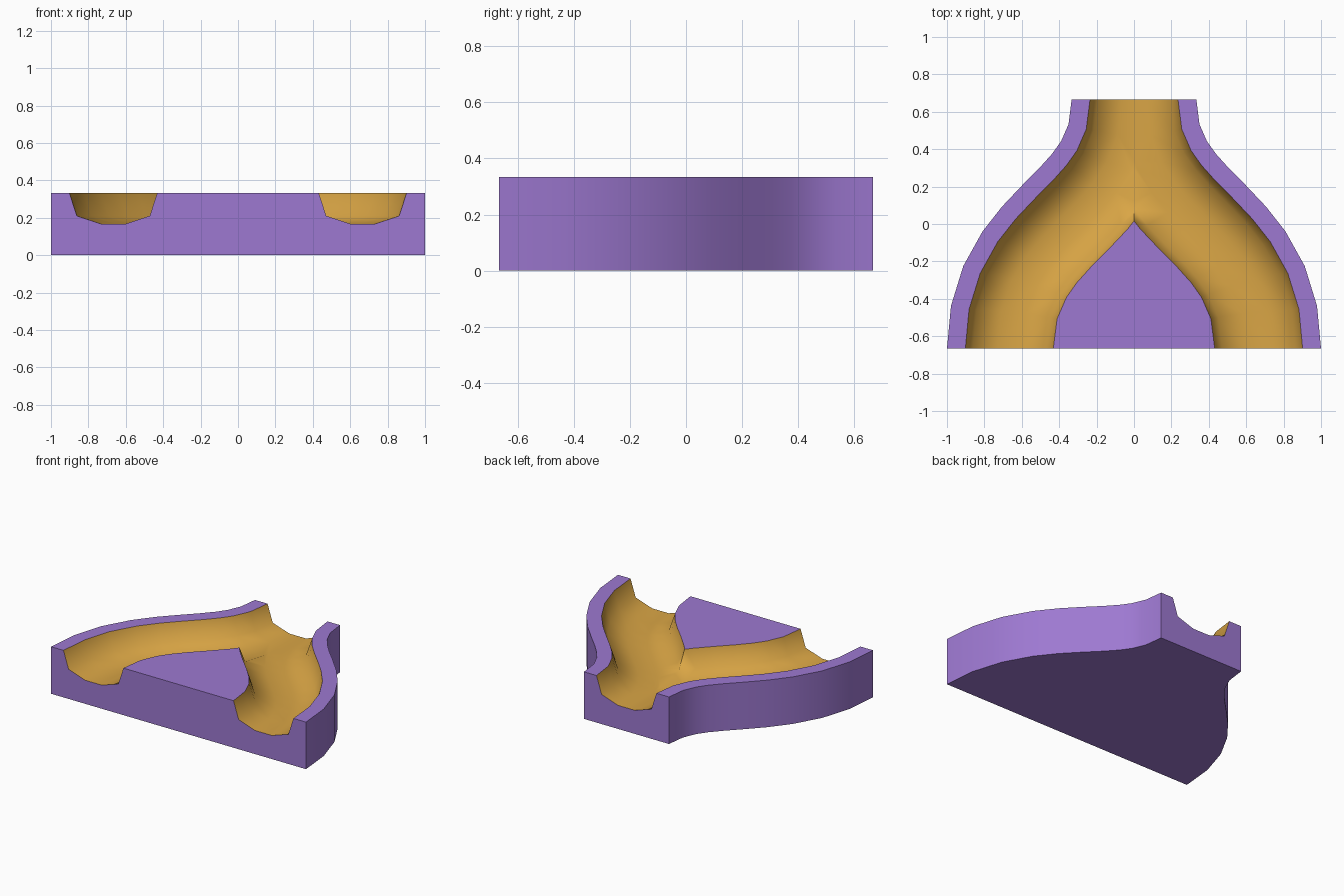
import bpy, bmesh, math
from mathutils import Vector, Matrix

if "Cube" in bpy.data.objects:
    bpy.data.objects.remove(bpy.data.objects["Cube"])

E = 2 / 3          # half depth, and sideways shift of each branch
TOP = 1 / 3        # height of the block


def material(name, col):
    m = bpy.data.materials.new(name)
    m.diffuse_color = (*col, 1)
    m.use_nodes = True
    m.node_tree.nodes["Principled BSDF"].inputs["Base Color"].default_value = m.diffuse_color
    return m


# stations along the S path, on the outer side; the inner side runs mirrored
STEPS = [0, .127, .25, .34, .43, .53, .625, .715, .815, .91, 1]
# cross-section: (sideways offset, height) from inner lip to outer foot
SECTION = [(-.235, TOP), (-.195, .21), (-.065, .167), (.065, .167),
           (.195, .21), (.235, TOP), (1 / 3, TOP), (1 / 3, 0)]


def path_point(t, off, z):
    """Point beside the S curve, at a sideways offset."""
    x = E * (3 * t * t * (1 - t) + t ** 3)
    y = E * ((1 - t) ** 3 - t ** 3)
    n = Vector((3 * ((1 - t) ** 2 + t * t), 6 * t * (1 - t))).normalized() * off
    return (x + n.x, y + n.y, z)


bm = bmesh.new()

# right branch: channel, rim and outer wall in one sweep
rows = []
for i, a in enumerate(STEPS):
    b = 1 - STEPS[-1 - i]
    row = []
    for off, z in SECTION:
        k = min(1, max(0, (off + .235) / .47))
        row.append(bm.verts.new(path_point(b + (a - b) * k, off, z)))
    rows.append(row)
for r, s in zip(rows, rows[1:]):
    for j in range(len(SECTION) - 1):
        f = bm.faces.new((r[j], r[j + 1], s[j + 1], s[j]))
        f.material_index = 1 if j < 5 else 0

# trim at the centre plane and mirror to the left branch
bmesh.ops.bisect_plane(bm, geom=bm.verts[:] + bm.edges[:] + bm.faces[:], dist=1e-5,
                       plane_co=(0, 0, 0), plane_no=(1, 0, 0), clear_inner=True)
bmesh.ops.mirror(bm, geom=bm.verts[:] + bm.edges[:] + bm.faces[:],
                 matrix=Matrix.Identity(4), merge_dist=1e-4, axis='X')
bmesh.ops.remove_doubles(bm, verts=bm.verts[:], dist=1e-4)

# flat wedge between the branches, end faces and underside
by_x = lambda v: v.co.x
wedge = sorted([v for v in bm.verts if v.co.z > TOP - 1e-4 and v.is_boundary
                and all(f.material_index == 1 for f in v.link_faces)
                and abs(v.co.x) < .45], key=by_x)
caps = [wedge]
for y in (-E, E):
    end = [v for v in bm.verts if abs(v.co.y - y) < 1e-4]
    caps.append(sorted([v for v in end if v.co.z > .01], key=by_x)
                + sorted([v for v in end if v.co.z < .01], key=by_x, reverse=True))
foot = [v for v in bm.verts if v.co.z < .01]
caps.append(sorted([v for v in foot if v.co.x > 0], key=lambda v: v.co.y)
            + sorted([v for v in foot if v.co.x < 0], key=lambda v: -v.co.y))
for loop in caps:
    bm.faces.new(loop).material_index = 0
bmesh.ops.recalc_face_normals(bm, faces=bm.faces[:])

mesh = bpy.data.meshes.new("split_track")
bm.to_mesh(mesh)
bm.free()
mesh.materials.append(material("purple body", (.34, .19, .64)))
mesh.materials.append(material("orange channel", (.70, .38, .06)))
track = bpy.data.objects.new("split_track", mesh)
bpy.context.collection.objects.link(track)

# smooth channel and walls, crisp rims
bpy.context.view_layer.objects.active = track
track.select_set(True)
bpy.ops.object.shade_smooth_by_angle(angle=math.radians(60))
